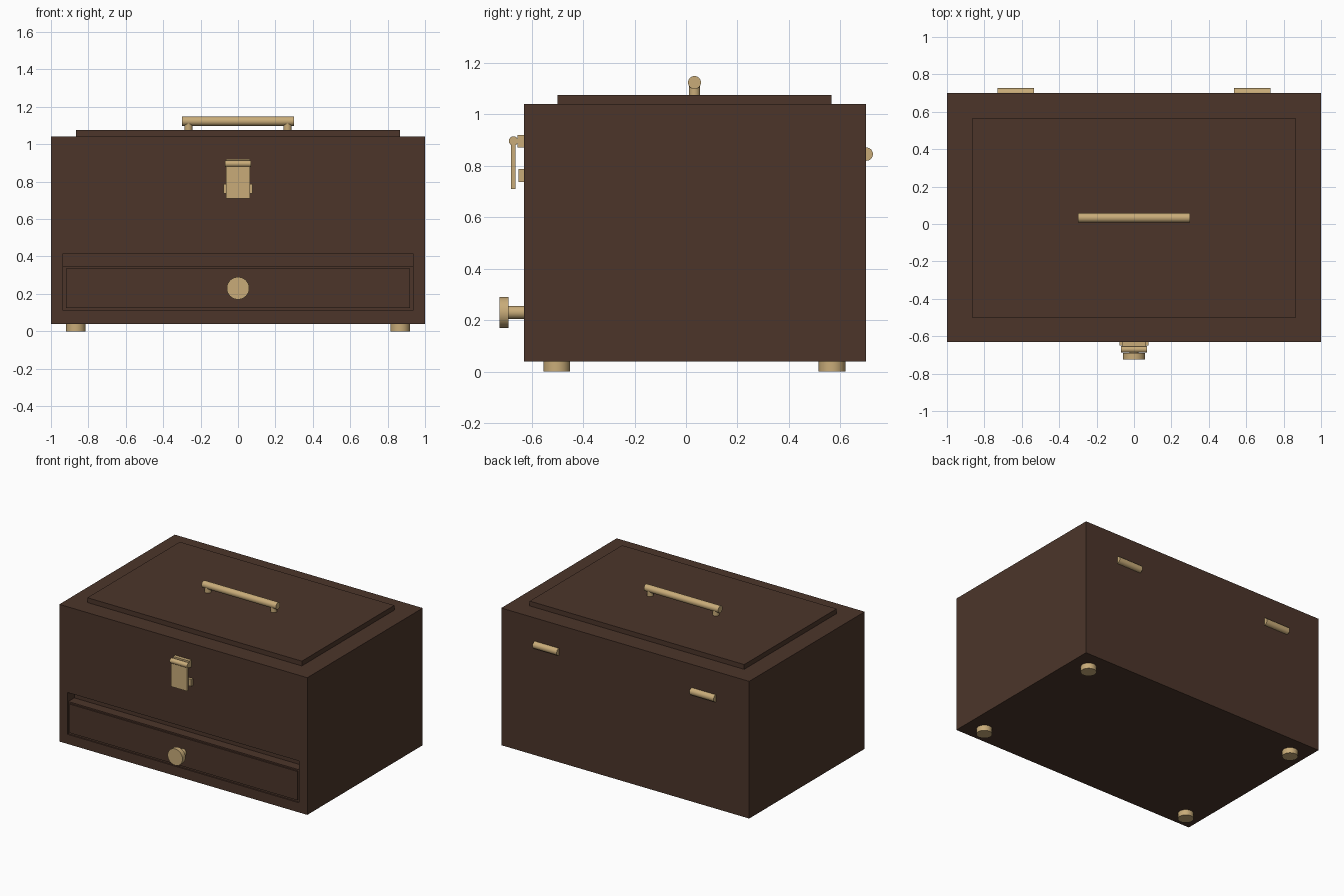
import bpy, bmesh, math
from mathutils import Matrix

if "Cube" in bpy.data.objects:
    bpy.data.objects.remove(bpy.data.objects["Cube"])


def material(name, color):
    m = bpy.data.materials.new(name)
    m.diffuse_color = color
    m.use_nodes = True
    m.node_tree.nodes["Principled BSDF"].inputs["Base Color"].default_value = m.diffuse_color
    return m


WOOD = material("dark_wood", (0.072, 0.036, 0.023, 1))
BRASS = material("brass", (0.58, 0.41, 0.19, 1))


def finish(name, bm, mat):
    me = bpy.data.meshes.new(name)
    bm.to_mesh(me)
    bm.free()
    me.materials.append(mat)
    ob = bpy.data.objects.new(name, me)
    bpy.context.collection.objects.link(ob)
    return ob


def box(name, x, y, z, mat):
    """Box from (min, max) ranges."""
    bm = bmesh.new()
    bmesh.ops.create_cube(bm, size=1)
    for v in bm.verts:
        v.co = [r[0] + (c + 0.5) * (r[1] - r[0]) for c, r in zip(v.co, (x, y, z))]
    return finish(name, bm, mat)


def rod(name, center, radius, length, axis, mat, sides=32):
    """Cylinder along the given axis with smooth sides and sharp rims."""
    rot = {"X": Matrix.Rotation(math.pi / 2, 4, "Y"),
           "Y": Matrix.Rotation(math.pi / 2, 4, "X"),
           "Z": Matrix.Identity(4)}[axis]
    bm = bmesh.new()
    bmesh.ops.create_cone(bm, cap_ends=True, segments=sides, radius1=radius,
                          radius2=radius, depth=length,
                          matrix=Matrix.Translation(center) @ rot)
    ob = finish(name, bm, mat)
    bpy.ops.object.select_all(action="DESELECT")
    ob.select_set(True)
    bpy.context.view_layer.objects.active = ob
    bpy.ops.object.shade_smooth_by_angle(angle=math.radians(40))
    return ob


# case with a drawer opening cut into the front
case = box("case", (-1, 1), (-0.63, 0.70), (0.04, 1.04), WOOD)
cutter = box("drawer_opening_cutter", (-0.935, 0.935), (-0.70, -0.55), (0.11, 0.415), WOOD)
cutter.hide_render = True
cut = case.modifiers.new("drawer_opening", "BOOLEAN")
cut.operation = "DIFFERENCE"
cut.solver = "EXACT"
cut.object = cutter
bpy.context.view_layer.objects.active = case
bpy.ops.object.modifier_apply(modifier=cut.name)
bpy.data.objects.remove(cutter)

# raised lid panel
box("lid_panel", (-0.865, 0.865), (-0.50, 0.565), (1.03, 1.075), WOOD)

# drawer and its front panel, shorter than the opening
box("drawer", (-0.935, 0.935), (-0.62, -0.54), (0.11, 0.345), WOOD)
box("drawer_front", (-0.92, 0.92), (-0.63, -0.61), (0.125, 0.335), WOOD)

# drawer knob
rod("knob_stem", (0, -0.66, 0.23), 0.025, 0.08, "Y", BRASS)
rod("knob_cap", (0, -0.7075, 0.23), 0.06, 0.035, "Y", BRASS)

# front latch
box("latch_upper_mount", (-0.065, 0.065), (-0.655, -0.62), (0.87, 0.92), BRASS)
box("latch_lower_mount", (-0.078, 0.078), (-0.65, -0.62), (0.737, 0.787), BRASS)
box("latch_plate", (-0.065, 0.065), (-0.679, -0.662), (0.71, 0.90), BRASS)
rod("latch_pivot", (0, -0.67, 0.896), 0.018, 0.14, "X", BRASS)

# carrying handle
rod("handle_grip", (0, 0.033, 1.123), 0.025, 0.6, "X", BRASS)

for s, side in ((-1, "left"), (1, "right")):
    rod(f"handle_post_{side}", (s * 0.265, 0.033, 1.095), 0.022, 0.05, "Z", BRASS)
    # back hinges
    rod(f"hinge_{side}", (s * 0.633, 0.70, 0.845), 0.026, 0.195, "X", BRASS)
    # feet
    for y, end in ((-0.502, "front"), (0.567, "back")):
        rod(f"foot_{end}_{side}", (s * 0.867, y, 0.0225), 0.052, 0.045, "Z", BRASS)
